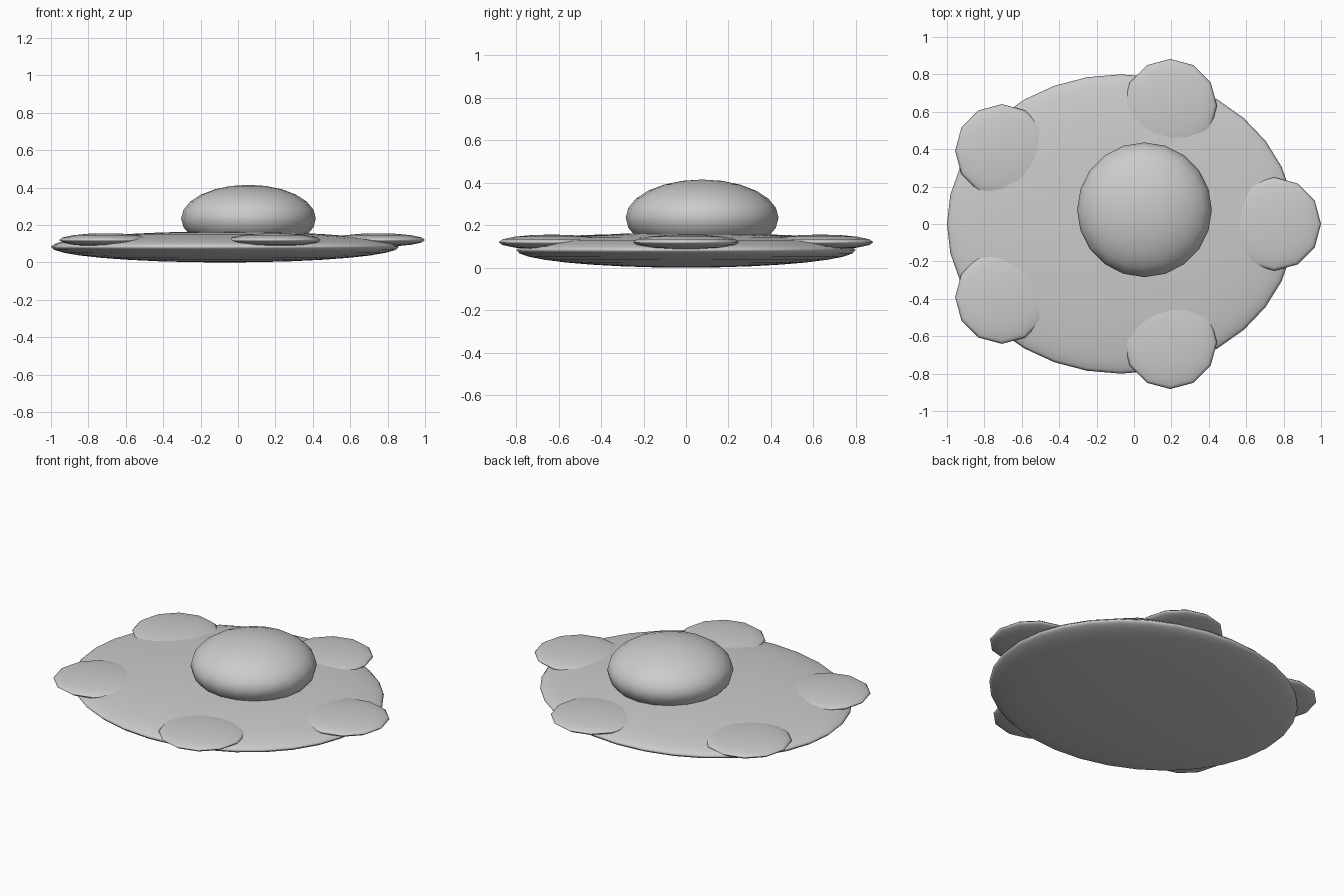
import bpy
from math import cos, sin, radians

cube = bpy.data.objects.get("Cube")
if cube:
    bpy.data.objects.remove(cube, do_unlink=True)

# Single grey finish
grey = bpy.data.materials.new("plain grey")
grey.use_nodes = True
color = (0.6, 0.6, 0.6, 1)
grey.diffuse_color = color
grey.node_tree.nodes["Principled BSDF"].inputs["Base Color"].default_value = color


def ellipsoid(name, center, radii, segments, rings, turn=0):
    """Smooth sphere squashed to the given radii."""
    bpy.ops.mesh.primitive_uv_sphere_add(
        segments=segments, ring_count=rings, radius=1,
        location=center, rotation=(0, 0, turn))
    part = bpy.context.object
    part.name = name
    part.scale = radii
    part.data.materials.append(grey)
    bpy.ops.object.shade_smooth()
    return part


# Flat saucer hull
ellipsoid("hull", (-0.07, 0, 0.083), (0.93, 0.8, 0.083), 32, 16)

# Off-centre cabin dome
ellipsoid("dome", (0.056, 0.076, 0.235), (0.36, 0.36, 0.18), 20, 12)

# Five pods spaced around the rim
for i in range(5):
    a = radians(72 * i)
    center = (-0.055 + 0.805 * cos(a), 0.665 * sin(a), 0.12)
    ellipsoid(f"rim_pod_{i + 1}", center, (0.25, 0.25, 0.036), 12, 8)
